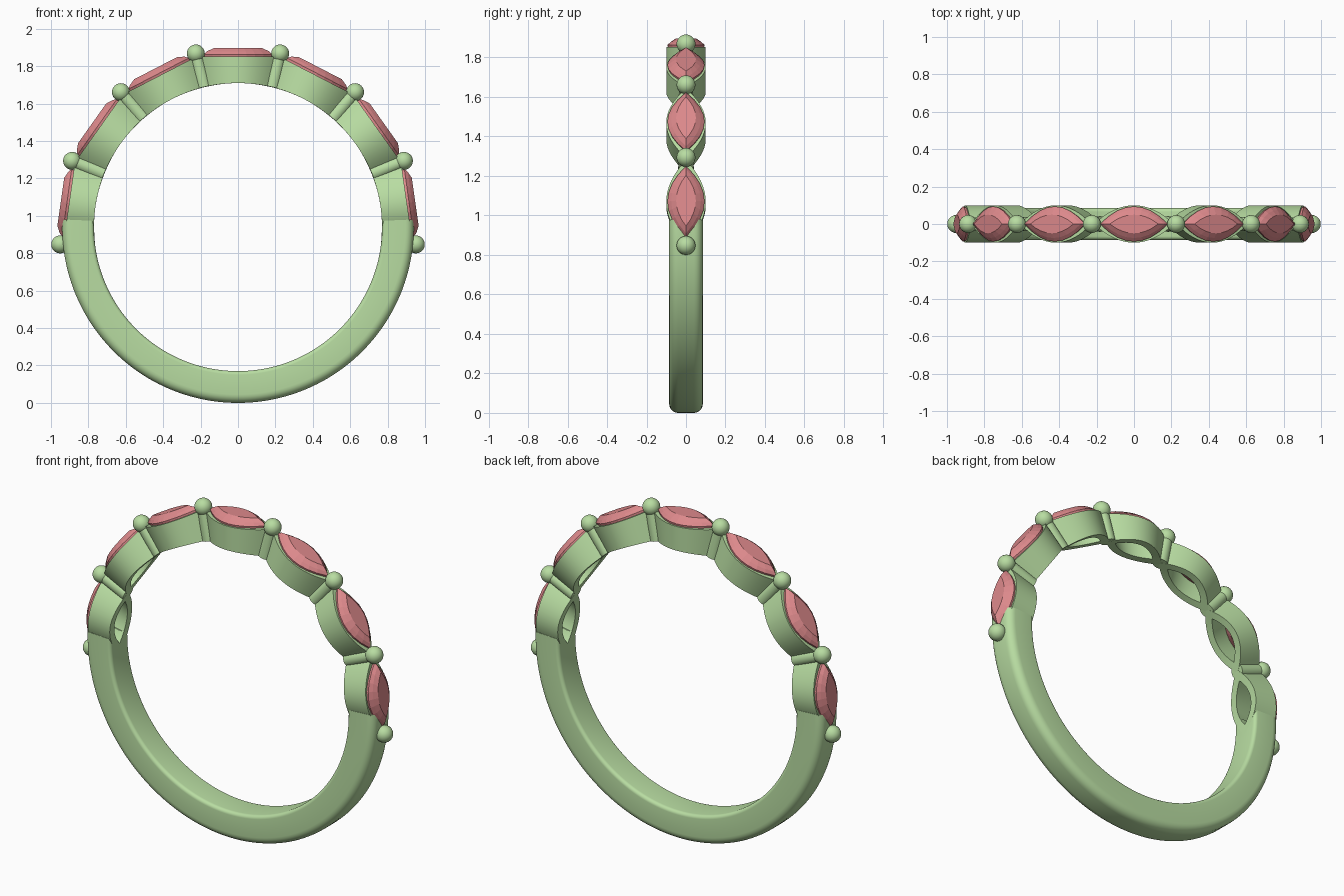
import bpy, bmesh, math
from mathutils import Matrix, Vector

if "Cube" in bpy.data.objects:
    bpy.data.objects.remove(bpy.data.objects["Cube"])

CZ, R_IN, R_OUT = 0.94, 0.77, 0.94
STEP = math.radians(27.3)


def material(name, rgb):
    m = bpy.data.materials.new(name)
    m.diffuse_color = (*rgb, 1)
    m.use_nodes = True
    m.node_tree.nodes["Principled BSDF"].inputs["Base Color"].default_value = m.diffuse_color
    return m


GREEN = material("band_green", (0.48, 0.72, 0.36))
PINK = material("gem_pink", (0.72, 0.25, 0.26))


def place(angle):
    # local x = along the ring, local z = outward
    return Matrix.Translation((0, 0, CZ)) @ Matrix.Rotation(angle, 4, 'Y')


def finish(bm, name, mat, matrix, smooth=True):
    bmesh.ops.recalc_face_normals(bm, faces=bm.faces)
    me = bpy.data.meshes.new(name)
    bm.to_mesh(me)
    bm.free()
    me.transform(matrix)
    ob = bpy.data.objects.new(name, me)
    bpy.context.collection.objects.link(ob)
    me.materials.append(mat)
    if smooth:
        shade(ob)
    return ob


def shade(ob):
    bpy.ops.object.select_all(action='DESELECT')
    ob.select_set(True)
    bpy.context.view_layer.objects.active = ob
    bpy.ops.object.shade_smooth_by_angle(angle=math.radians(35))


def marquise(length, width, height, n=16):
    # pointed oval; height is a number, or None to lie on the finger hole
    pts = []
    for side in (1, -1):
        for i in range(n):
            t = -1 + 2 * i / n
            x, y = side * t * length, side * width * (1 - t * t)
            z = height if height is not None else math.sqrt(R_IN ** 2 - x * x)
            pts.append(Vector((x, -y, z)))
    return pts


def loft(rings, cap=False, loop=False):
    bm = bmesh.new()
    vs = [[bm.verts.new(p) for p in ring] for ring in rings]
    pairs = list(zip(vs, vs[1:])) + ([(vs[-1], vs[0])] if loop else [])
    for a, b in pairs:
        for i in range(len(a)):
            j = (i + 1) % len(a)
            bm.faces.new((a[i], a[j], b[j], b[i]))
    if cap:
        bm.faces.new(vs[0])
        bm.faces.new(vs[-1])
    return bm


def hole_cutter(angle):
    rings = [marquise(0.13, 0.058, 0.70), marquise(0.13, 0.058, 0.80),
             marquise(0.178, 0.088, 0.905), marquise(0.178, 0.088, 1.0)]
    ob = finish(loft(rings, cap=True), "hole_cutter", GREEN, place(angle), False)
    ob.hide_render = True
    return ob


# plain lower shank, swept rounded section
def section():
    pts = []
    corners = ((1, R_OUT, 0.045, 0), (-1, R_OUT, 0.045, 90),
               (-1, R_IN, 0.02, 180), (1, R_IN, 0.02, 270))
    for sy, r, rad, start in corners:
        cy = sy * (0.085 - rad)
        cr = r - rad if r == R_OUT else r + rad
        for k in range(7):
            a = math.radians(start + k * 15)
            pts.append((cy + rad * math.cos(a), cr + rad * math.sin(a)))
    return pts


prof = section()
a0, a1, n = math.radians(87.5), math.radians(272.5), 96
rings = []
for i in range(n + 1):
    a = a0 + (a1 - a0) * i / n
    rings.append([(r * math.sin(a), y, r * math.cos(a)) for y, r in prof])
shank = finish(loft(rings, cap=True), "shank", GREEN, place(0), False)
for s in (-1, 1):
    cutter = hole_cutter(s * 3 * STEP)
    mod = shank.modifiers.new("hole", 'BOOLEAN')
    mod.operation, mod.solver, mod.object = 'DIFFERENCE', 'EXACT', cutter
    bpy.context.view_layer.objects.active = shank
    bpy.ops.object.modifier_apply(modifier=mod.name)
    bpy.data.objects.remove(cutter)
shade(shank)

# seven open marquise settings, each with its gem
for k in range(-3, 4):
    m = place(k * STEP)
    finish(loft([marquise(0.192, 0.1, None), marquise(0.215, 0.1, 0.912),
                 marquise(0.178, 0.087, 0.912), marquise(0.13, 0.058, None)],
                loop=True), f"setting_{k + 4}", GREEN, m)
    finish(loft([marquise(0.02, 0.008, 0.84, 8), marquise(0.178, 0.09, 0.905, 8),
                 marquise(0.182, 0.094, 0.924, 8), marquise(0.165, 0.075, 0.94, 8),
                 marquise(0.13, 0.05, 0.957, 8)], cap=True),
           f"gem_{k + 4}", PINK, m, False)

# beads between the gems, on tapered prongs reaching the finger hole
for s in (-1, 1):
    for k in range(4):
        m = place(s * (k + 0.5) * STEP)
        bm = bmesh.new()
        bmesh.ops.create_uvsphere(bm, u_segments=24, v_segments=14, radius=0.048,
                                  matrix=Matrix.Translation((0, 0, 0.955)))
        finish(bm, "bead", GREEN, m)
        if k < 3:
            bm = bmesh.new()
            bmesh.ops.create_cone(bm, cap_ends=True, segments=24,
                                  radius1=0.042, radius2=0.034, depth=0.18,
                                  matrix=Matrix.Translation((0, 0, 0.861)))
            finish(bm, "prong", GREEN, m)
